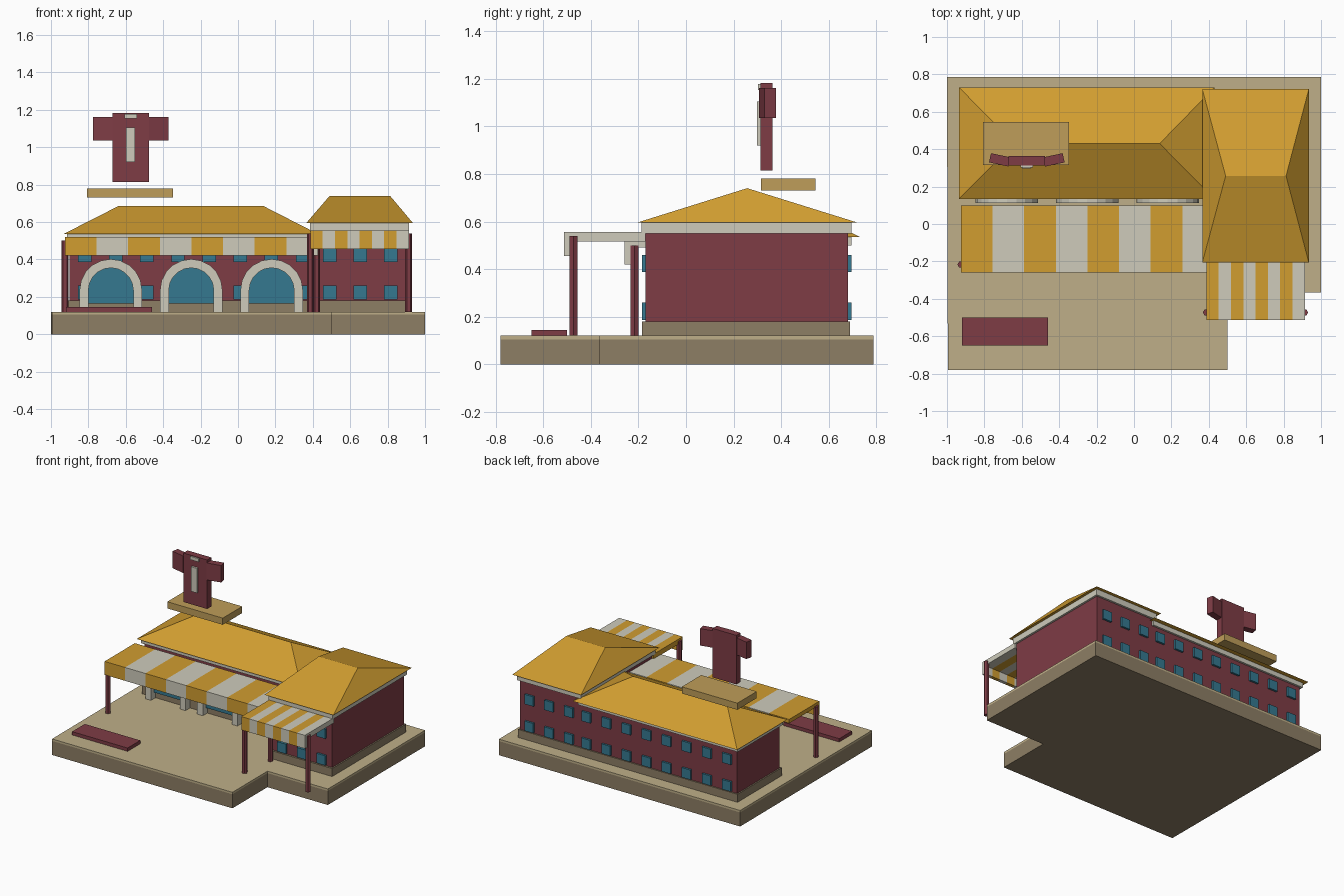
import bpy, bmesh, math
from mathutils import Vector, Matrix

if "Cube" in bpy.data.objects:
    bpy.data.objects.remove(bpy.data.objects["Cube"])


def material(name, r, g, b):
    m = bpy.data.materials.new(name)
    m.diffuse_color = (r, g, b, 1)
    m.use_nodes = True
    m.node_tree.nodes["Principled BSDF"].inputs["Base Color"].default_value = m.diffuse_color
    return m


RED = material("brick_red", 0.21, 0.045, 0.06)
GOLD = material("gold", 0.64, 0.34, 0.03)
WHITE = material("cream", 0.62, 0.60, 0.50)
BLUE = material("glass_blue", 0.035, 0.19, 0.28)
SAND = material("sand", 0.52, 0.43, 0.25)
STONE = material("stone", 0.27, 0.21, 0.13)
BOARD = material("board_tan", 0.52, 0.34, 0.10)


def finish(name, bm, mat):
    bmesh.ops.recalc_face_normals(bm, faces=bm.faces)
    me = bpy.data.meshes.new(name)
    bm.to_mesh(me)
    bm.free()
    me.materials.append(mat)
    ob = bpy.data.objects.new(name, me)
    bpy.context.collection.objects.link(ob)
    return ob


def prism(name, pts, axis, a, b, mat):
    """Extrude a 2D profile from a to b along x, y or z."""
    place = {'x': lambda p, q, t: (t, p, q),
             'y': lambda p, q, t: (p, t, q),
             'z': lambda p, q, t: (p, q, t)}[axis]
    bm = bmesh.new()
    face = bm.faces.new([bm.verts.new(place(p, q, a)) for p, q in pts])
    ext = bmesh.ops.extrude_face_region(bm, geom=[face])
    move = Vector(place(0, 0, b - a))
    bmesh.ops.translate(bm, vec=move,
                        verts=[v for v in ext['geom'] if isinstance(v, bmesh.types.BMVert)])
    return finish(name, bm, mat)


def box(name, x, y, z, mat):
    return prism(name, [(x[0], y[0]), (x[1], y[0]), (x[1], y[1]), (x[0], y[1])],
                 'z', z[0], z[1], mat)


def hip_roof(name, x, y, z, ridge_x, ridge_y):
    bm = bmesh.new()
    c = [bm.verts.new((px, py, z[0])) for px, py in
         ((x[0], y[0]), (x[1], y[0]), (x[1], y[1]), (x[0], y[1]))]
    l, r = [bm.verts.new((px, ridge_y, z[1])) for px in ridge_x]
    for f in (c, (c[0], c[1], r, l), (c[1], c[2], r), (c[2], c[3], l, r), (c[3], c[0], l)):
        bm.faces.new(f)
    return finish(name, bm, GOLD)


def windows(prefix, xs, y):
    for i, x in enumerate(xs):
        for row, z in (("lower", 0.187), ("upper", 0.387)):
            box(f"{prefix}_{row}_window_{i}", (x - 0.036, x + 0.036), y, (z, z + 0.073), BLUE)


def awning(prefix, x0, step, y, top, thick, bottom):
    profile = [(y[0], bottom), (y[0] + 0.025, bottom), (y[0] + 0.025, top - thick),
               (y[1], top - thick), (y[1], top), (y[0], top)]
    for i in range(8):
        prism(f"{prefix}_awning_stripe_{i}", profile, 'x',
              x0 + i * step, x0 + (i + 1) * step, WHITE if i % 2 else GOLD)


def post(name, x, y, top):
    ring = [(x + 0.019 * math.cos(k * math.pi / 3), y + 0.019 * math.sin(k * math.pi / 3))
            for k in range(6)]
    prism(name, ring, 'z', 0.12, top, RED)


# L-shaped ground plinth with paving on top
outline = [(-0.995, -0.78), (0.5, -0.78), (0.5, -0.365), (1, -0.365), (1, 0.787), (-1, 0.787)]
prism("plinth", outline, 'z', 0, 0.105, STONE)
prism("paving", outline, 'z', 0.105, 0.12, SAND)
box("entrance_mat", (-0.92, -0.46), (-0.65, -0.5), (0.12, 0.145), RED)

# Long hall
box("hall_foundation", (-0.91, 0.41), (0.165, 0.69), (0.12, 0.18), STONE)
box("hall_wall", (-0.90, 0.40), (0.18, 0.68), (0.18, 0.50), RED)
box("hall_cornice", (-0.915, 0.41), (0.16, 0.695), (0.50, 0.535), WHITE)
hip_roof("hall_roof", (-0.935, 0.43), (0.135, 0.73), (0.535, 0.685), (-0.64, 0.137), 0.43)
hall_x = [-0.82 + i * 0.1664 for i in range(8)]
windows("hall_front", hall_x, (0.165, 0.19))
windows("hall_back", hall_x, (0.67, 0.695))

# Side wing
box("wing_foundation", (0.39, 0.91), (-0.185, 0.69), (0.12, 0.18), STONE)
box("wing_wall", (0.40, 0.90), (-0.17, 0.68), (0.18, 0.55), RED)
box("wing_cornice", (0.385, 0.915), (-0.187, 0.695), (0.55, 0.595), WHITE)
hip_roof("wing_roof", (0.365, 0.935), (-0.207, 0.722), (0.595, 0.74), (0.49, 0.813), 0.257)
wing_x = [0.49, 0.653, 0.816]
windows("wing_front", wing_x, (-0.185, -0.16))
windows("wing_back", wing_x, (0.67, 0.695))

# Arched openings with glass
for i, cx in enumerate((-0.68, -0.25, 0.18)):
    def arc(r, z0=0.235):
        return [(cx + r * math.cos(k * math.pi / 10), z0 + r * math.sin(k * math.pi / 10))
                for k in range(11)]
    outer, inner = arc(0.167), arc(0.12)
    prism(f"arch_{i}", [(cx + 0.167, 0.12)] + outer + [(cx - 0.167, 0.12), (cx - 0.12, 0.12)]
          + inner[::-1] + [(cx + 0.12, 0.12)], 'y', 0.112, 0.18, WHITE)
    prism(f"arch_glass_{i}", [(cx + 0.12, 0.165)] + inner + [(cx - 0.12, 0.165)],
          'y', 0.15, 0.18, BLUE)

# Striped awnings and their posts
awning("hall", -0.925, 0.169, (-0.258, 0.10), 0.52, 0.03, 0.42)
awning("wing", 0.387, 0.0658, (-0.513, -0.17), 0.555, 0.038, 0.455)
post("hall_post_left", -0.925, -0.217, 0.50)
post("hall_post_right", 0.42, -0.217, 0.50)
post("wing_post_left", 0.387, -0.473, 0.54)
post("wing_post_right", 0.912, -0.473, 0.54)

# Rooftop board with shirt-shaped sign
box("sign_board", (-0.807, -0.347), (0.315, 0.545), (0.73, 0.78), BOARD)
box("shirt_body", (-0.672, -0.475), (0.313, 0.363), (0.815, 1.182), RED)
box("shirt_front_strip", (-0.60, -0.55), (0.298, 0.32), (0.92, 1.105), WHITE)
box("shirt_collar", (-0.608, -0.54), (0.303, 0.32), (1.153, 1.178), WHITE)
for side, s in (("left", -1), ("right", 1)):
    sleeve = box(f"shirt_{side}_sleeve", (-0.053, 0.053), (-0.025, 0.025), (1.035, 1.162), RED)
    sleeve.data.transform(Matrix.Translation((-0.573 + s * 0.145, 0.343, 0))
                          @ Matrix.Rotation(s * 0.21, 4, 'Z'))
